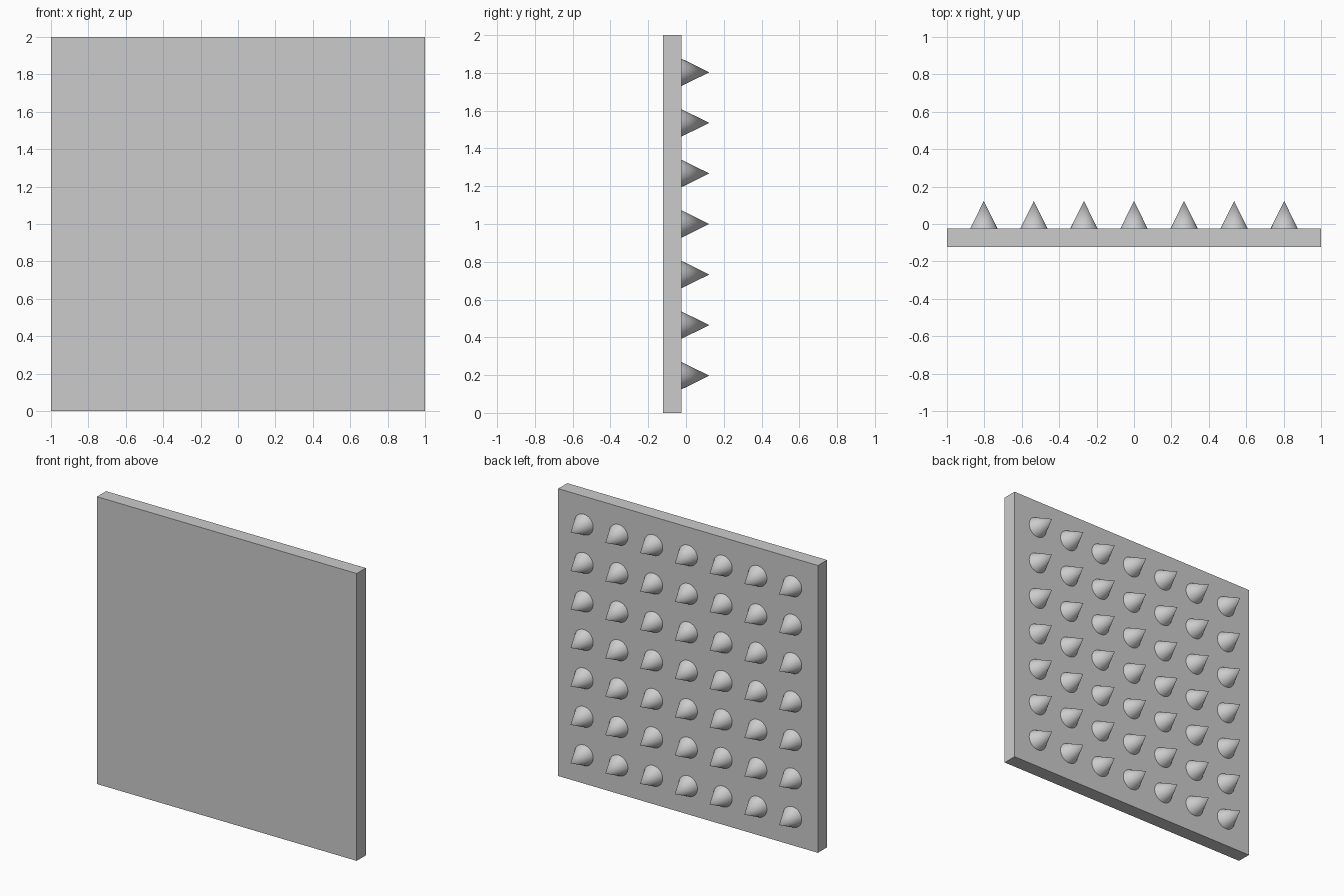
import bpy, math

if "Cube" in bpy.data.objects:
    bpy.data.objects.remove(bpy.data.objects["Cube"])

PLATE_BACK, PLATE_FRONT = -0.023, -0.123
SPIKE_HEIGHT, SPIKE_RADIUS = 0.146, 0.072
COUNT, REACH = 7, 0.803

# Square backing plate
bpy.ops.mesh.primitive_cube_add(size=1, location=(0, (PLATE_BACK + PLATE_FRONT) / 2, 1))
plate = bpy.context.object
plate.name = "backing_plate"
plate.scale = (2, PLATE_BACK - PLATE_FRONT, 2)
bpy.ops.object.transform_apply(location=False, rotation=False, scale=True)

# One smooth conical spike pointing along +y
bpy.ops.mesh.primitive_cone_add(vertices=48, radius1=SPIKE_RADIUS, radius2=0,
                                depth=SPIKE_HEIGHT, rotation=(-math.pi / 2, 0, 0))
spike = bpy.context.object
bpy.ops.object.transform_apply(location=False, rotation=True, scale=False)
bpy.ops.object.shade_smooth_by_angle(angle=math.radians(30))

# Grid of spikes sharing the same mesh
step = 2 * REACH / (COUNT - 1)
for row in range(COUNT):
    for col in range(COUNT):
        first = row == 0 and col == 0
        obj = spike if first else spike.copy()
        if not first:
            bpy.context.collection.objects.link(obj)
        obj.name = f"spike_{row + 1}_{col + 1}"
        obj.location = (-REACH + col * step, PLATE_BACK + SPIKE_HEIGHT / 2,
                        1 - REACH + row * step)
